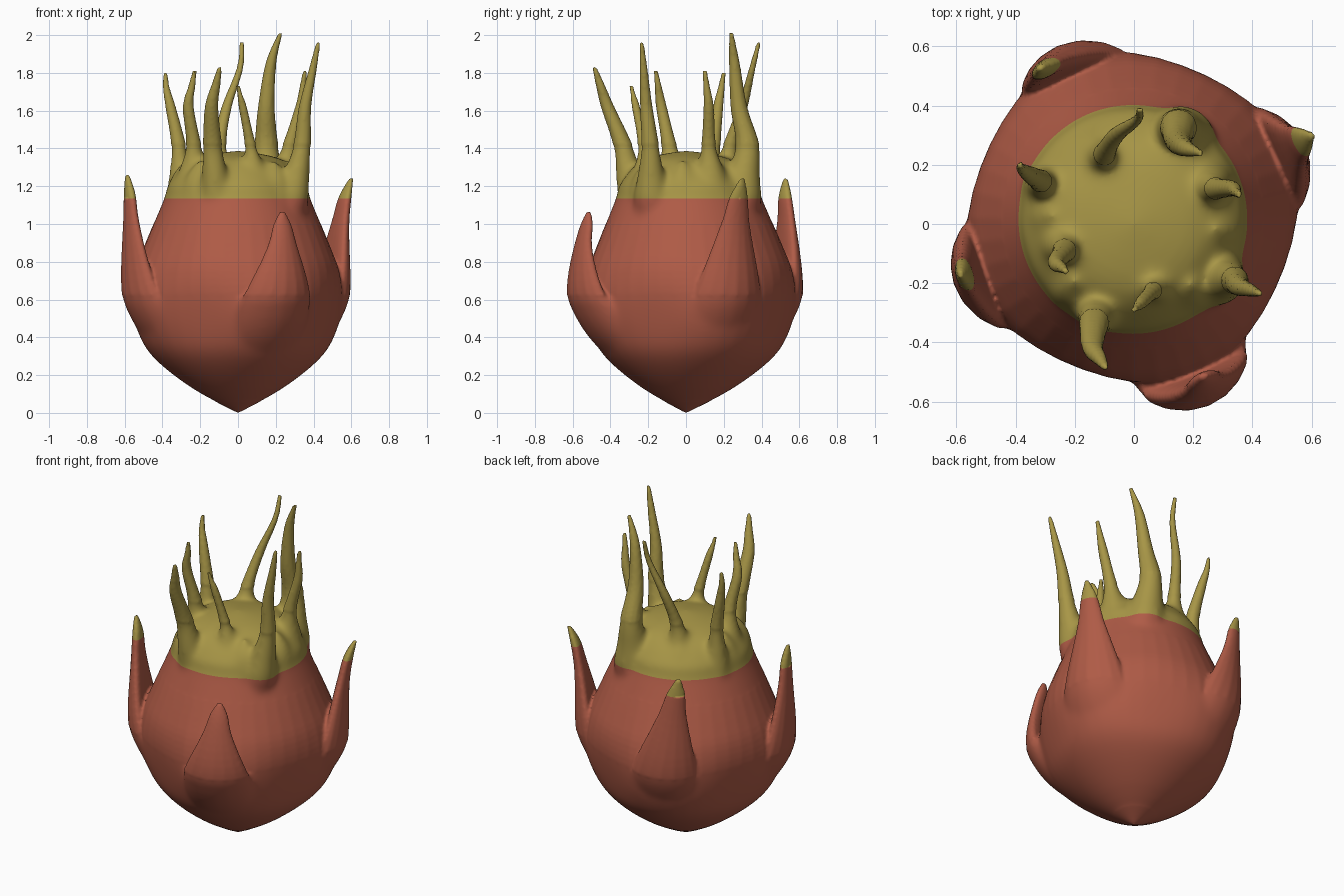
import bpy, bmesh, math
from mathutils import Vector

if "Cube" in bpy.data.objects:
    bpy.data.objects.remove(bpy.data.objects["Cube"])

COLOR_LINE = 1.135  # height where red skin turns yellow-green


def material(name, rgb):
    m = bpy.data.materials.new(name)
    m.diffuse_color = (*rgb, 1)
    m.use_nodes = True
    m.node_tree.nodes["Principled BSDF"].inputs["Base Color"].default_value = m.diffuse_color
    return m


RED = material("red skin", (0.43, 0.105, 0.062))
GREEN = material("yellow green", (0.39, 0.305, 0.062))
skin = bmesh.new()  # all parts are gathered here and fused at the end


def spline(keys, steps):
    """Catmull-Rom interpolation through tuples of any length."""
    out = []
    for i in range(len(keys) - 1):
        p0, p1 = keys[max(i - 1, 0)], keys[i]
        p2, p3 = keys[i + 1], keys[min(i + 2, len(keys) - 1)]
        for s in range(steps):
            t = s / steps
            out.append(tuple(
                0.5 * (2 * b + (c - a) * t + (2 * a - 5 * b + 4 * c - d) * t * t
                       + (3 * b - a - 3 * c + d) * t ** 3)
                for a, b, c, d in zip(p0, p1, p2, p3)))
    out.append(keys[-1])
    return out


def loft(rings):
    """Closed skin through a stack of rings."""
    rows = [[skin.verts.new(p) for p in r] for r in rings]
    n = len(rows[0])
    for a, b in zip(rows, rows[1:]):
        for i in range(n):
            j = (i + 1) % n
            skin.faces.new((a[i], a[j], b[j], b[i]))
    skin.faces.new(rows[0][::-1])
    skin.faces.new(rows[-1])


def circle(x, y, z, r, n=12, lobe=0):
    ring = []
    for i in range(n):
        a = 2 * math.pi * i / n
        q = r * (1 + lobe * math.cos(4 * (a - math.radians(22))))
        ring.append((x + q * math.cos(a), y + q * math.sin(a), z))
    return ring


# Fruit body: pointed bottom, belly swelling toward the four scales, domed top
profile = [(0, .003), (.13, .24), (.29, .44), (.43, .52), (.6, .555), (.75, .54),
           (.9, .485), (1.14, .385), (1.21, .365), (1.34, .24), (1.39, .003)]
loft([circle(-.01 * r, .04 * r, z, r, 40, .045 * math.exp(-((z - .5) / .22) ** 2))
      for z, r in spline(profile, 4)])

# Side scales: cupped leaves rising from the belly
# (height fraction, radius, half width, half thickness)
scale_keys = [(.16, .28, .09, .02), (.30, .445, .18, .05), (.44, .535, .205, .075),
              (.56, .575, .175, .062), (.80, .590, .085, .036),
              (.92, .592, .053, .028), (1, .60, .014, .012)]


def side_scale(base_deg, tip_deg, tip_z, tip_r, belly):
    rings = []
    for f, r, w, t in spline(scale_keys, 5):
        z = f * 1.26 if f < .44 else .554 + (f - .44) / .56 * (tip_z - .554)
        k = max(0, 2 * f - 1)
        az = math.radians(base_deg + (tip_deg - base_deg) * k)
        r += (tip_r - .60) * k ** 3 + belly * math.sin(math.pi * min(1, f))
        out = Vector((math.cos(az), math.sin(az), 0))
        side = Vector((-out.y, out.x, 0))
        rings.append([out * (r + t * b - 1.3 * (w * a) ** 2) + side * w * a
                      + Vector((0, 0, z)) for a, b, _ in circle(0, 0, 0, 1, 16)])
    loft(rings)


side_scale(199, 196, 1.26, .61, .005)       # left
side_scale(112, 121, 1.24, .615, .018)      # back
side_scale(25, 26.5, 1.24, .67, 0)          # right
side_scale(-68, -65.5, 1.065, .565, .028)   # front


# Crown tendrils: flared root, stem at two fixed heights, bent pointed tip
def tendril(root_r, stem_r, root, stem, upper, tip, bend=0):
    flare = [a * .5 + b * .5 for a, b in zip(root, stem)]
    mid = [a * .4 + b * .6 for a, b in zip((*upper, 1.62), tip)]
    keys = [(root[0] * .88, root[1] * .88, .98, root_r), (*root, 1.12, root_r),
            (*flare, 1.26, (root_r + stem_r) / 2), (*stem, 1.42, stem_r),
            (*upper, 1.62, stem_r * .7), (mid[0] + bend, *mid[1:], stem_r * .45),
            (*tip, .012)]
    loft([circle(*k) for k in spline(keys, 6)])


tendril(.08, .04, (-.3, .12), (-.315, .145), (-.357, .17), (-.383, .2, 1.8), -.008)
tendril(.13, .042, (-.24, -.04), (-.235, -.09), (-.263, -.13), (-.23, -.16, 1.81))
tendril(.09, .052, (-.11, -.27), (-.135, -.335), (-.14, -.415), (-.097, -.485, 1.83))
tendril(.12, .032, (.11, -.19), (.065, -.225), (.025, -.265), (0, -.29, 1.73))
tendril(.1, .048, (.275, -.18), (.34, -.19), (.355, -.21), (.425, -.235, 1.96))
tendril(.13, .04, (.22, .14), (.275, .12), (.33, .12), (.355, .1, 1.81))
tendril(.12, .064, (.16, .28), (.15, .325), (.15, .28), (.225, .24, 2.01), -.02)
tendril(.13, .04, (-.11, .19), (-.1, .235), (-.06, .3), (.02, .385, 1.96), .022)

# Low webs filling the gaps between tendril roots around the crown
for deg in (-136, -47, -4, 118, 174):
    a = math.radians(deg)
    web = [(1.05, .1), (1.15, .1), (1.25, .075), (1.34, .01)]
    loft([circle(.28 * math.cos(a), .28 * math.sin(a), z, r) for z, r in spline(web, 3)])

# Fuse all parts into one continuous skin
bmesh.ops.recalc_face_normals(skin, faces=skin.faces[:])
mesh = bpy.data.meshes.new("fruit_skin")
skin.to_mesh(mesh)
skin.free()
fruit = bpy.data.objects.new("spiky_fruit", mesh)
bpy.context.collection.objects.link(fruit)
mod = fruit.modifiers.new("fuse", "REMESH")
mod.mode = "VOXEL"
mod.voxel_size = 0.01
fused = bpy.data.meshes.new_from_object(
    fruit.evaluated_get(bpy.context.evaluated_depsgraph_get()))
fruit.modifiers.clear()
fruit.data = fused

# Soften the joints at scale bases and tendril roots, and the voxel steps
bm = bmesh.new()
bm.from_mesh(fused)
bmesh.ops.smooth_vert(bm, verts=bm.verts[:], factor=.5,
                      use_axis_x=True, use_axis_y=True, use_axis_z=True)
joints = [v for v in bm.verts if .06 < v.co.z < .62
          or (1.0 < v.co.z < 1.42 and v.co.xy.length < .46)]
for _ in range(30):
    bmesh.ops.smooth_vert(bm, verts=joints, factor=.5,
                          use_axis_x=True, use_axis_y=True, use_axis_z=True)

# Cut at the colour line and colour by height
bmesh.ops.bisect_plane(bm, geom=bm.verts[:] + bm.edges[:] + bm.faces[:],
                       plane_co=(0, 0, COLOR_LINE), plane_no=(0, 0, 1))
fused.materials.clear()
fused.materials.append(RED)
fused.materials.append(GREEN)
for f in bm.faces:
    f.material_index = int(f.calc_center_median().z > COLOR_LINE)
    f.smooth = True
bm.to_mesh(fused)
bm.free()
